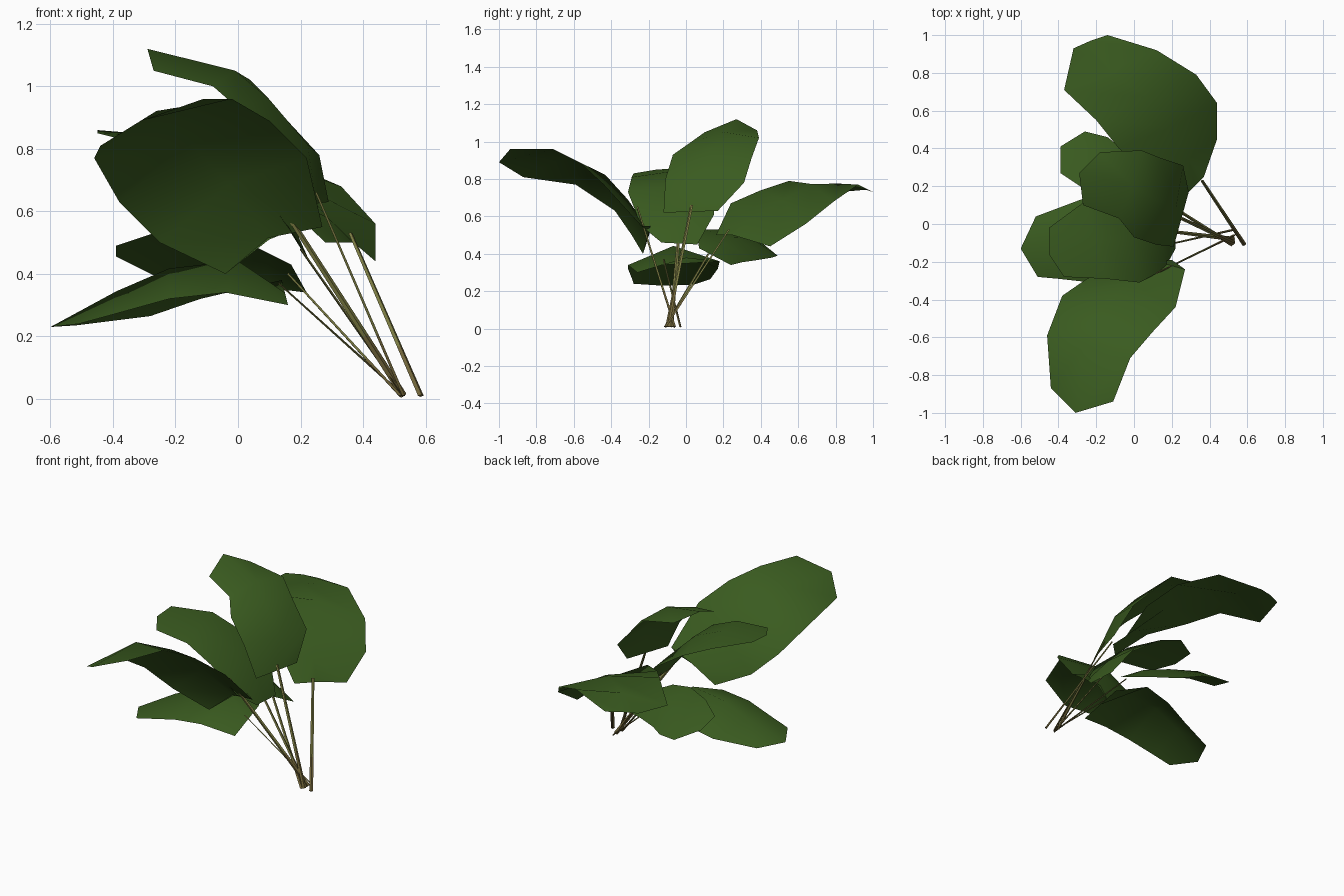
import bpy, bmesh, math
from mathutils import Vector

cube = bpy.data.objects.get("Cube")
if cube:
    bpy.data.objects.remove(cube, do_unlink=True)


def make_material(name, color):
    material = bpy.data.materials.new(name)
    material.use_nodes = True
    material.diffuse_color = color
    shader = next(n for n in material.node_tree.nodes if n.type == 'BSDF_PRINCIPLED')
    shader.inputs["Base Color"].default_value = color
    shader.inputs["Roughness"].default_value = .8
    return material


leaf_green = make_material("leaf green", (.042, .105, .014, 1))
stem_olive = make_material("stem olive", (.19, .19, .052, 1))
stem_brown = make_material("stem brown", (.16, .125, .04, 1))


def add_object(name, bm, materials):
    mesh = bpy.data.meshes.new(name)
    bm.to_mesh(mesh)
    bm.free()
    for material in materials:
        mesh.materials.append(material)
    obj = bpy.data.objects.new(name, mesh)
    bpy.context.collection.objects.link(obj)
    bpy.ops.object.select_all(action='DESELECT')
    obj.select_set(True)
    bpy.context.view_layer.objects.active = obj
    bpy.ops.object.shade_smooth_by_angle(angle=math.radians(45))


def add_leaf(name, edge_a, edge_b, tip, fold):
    """Loft a thin blade between two edge paths (base to tip) over a raised midrib."""
    edge_a = [Vector(p) for p in edge_a]
    edge_b = [Vector(p) for p in edge_b]
    last = len(edge_a) - 1
    flat = [(a + b) / 2 for a, b in zip(edge_a, edge_b)]
    middle = flat[:last] + [Vector(tip)]
    for i in range(1, last):
        along = flat[i + 1] - flat[i - 1]
        normal = along.cross(edge_b[i] - edge_a[i]).normalized()
        if normal.z < 0:
            normal.negate()
        middle[i] += normal * fold * math.sqrt(math.sin(math.pi * i / last))
    bm = bmesh.new()
    rows = [[bm.verts.new(p) for p in row] for row in (edge_a, middle, edge_b)]
    for low, high in zip(rows, rows[1:]):
        for i in range(last):
            bm.faces.new((low[i], low[i + 1], high[i + 1], high[i]))
    bm.normal_update()
    if sum(f.normal.z * f.calc_area() for f in bm.faces) < 0:
        bmesh.ops.reverse_faces(bm, faces=bm.faces[:])
    add_object(name, bm, [leaf_green])


def add_stem(name, start, end, width, height):
    """Tapered flattened stalk with four sides, brown near the ground."""
    start, end = Vector(start), Vector(end)
    axis = end - start
    side = axis.cross(Vector((0, 0, 1))).normalized()
    up = side.cross(axis).normalized()
    corners = (side * width, up * height, -side * width, -up * height)
    bm = bmesh.new()
    rings = []
    for t in (0, .3, 1):
        center = start + axis * t
        rings.append([bm.verts.new(center + c * (1 - t * .3)) for c in corners])
    for k, (low, high) in enumerate(zip(rings, rings[1:])):
        for i in range(4):
            j = (i + 1) % 4
            face = bm.faces.new((low[i], low[j], high[j], high[i]))
            face.material_index = 1 - k
    bm.faces.new(rings[0]).material_index = 1
    bm.faces.new(rings[-1])
    bmesh.ops.recalc_face_normals(bm, faces=bm.faces[:])
    add_object(name, bm, [stem_olive, stem_brown])


# Leaves: two edge paths, tip point, midrib height
add_leaf("back_leaf",
         [(.37, .25, .5), (.44, .45, .44), (.44, .64, .56), (.33, .79, .68), (.12, .92, .77), (-.14, 1, .73)],
         [(.28, .16, .5), (.1, .24, .67), (-.08, .4, .74), (-.2, .55, .79), (-.37, .71, .72), (-.32, .93, .74)],
         (-.23, .97, .74), .04)
add_leaf("front_leaf",
         [(.2, -.19, .55), (.27, -.24, .55), (.22, -.44, .77), (.1, -.57, .89), (-.02, -.71, .96), (-.11, -.94, .96)],
         [(.1, -.2, .51), (-.04, -.23, .4), (-.25, -.29, .5), (-.38, -.38, .63), (-.46, -.59, .77), (-.44, -.87, .81)],
         (-.31, -1, .89), .08)
add_leaf("top_leaf",
         [(.21, -.12, .62), (.12, -.11, .8), (0, -.07, .93), (-.08, .03, 1), (-.27, .1, 1.05)],
         [(.29, .17, .63), (.26, .31, .78), (.14, .35, .91), (.04, .39, 1.02), (-.18, .38, 1.06)],
         (-.29, .27, 1.12), .05)
add_leaf("middle_leaf",
         [(.22, -.13, .46), (.16, -.24, .55), (.03, -.31, .73), (-.15, -.29, .81), (-.37, -.28, .83)],
         [(.22, .06, .45), (.12, .15, .61), (-.08, .15, .74), (-.26, .12, .82), (-.45, -.02, .86)],
         (-.45, -.16, .85), .03)
add_leaf("low_right_leaf",
         [(.16, -.26, .3), (-.04, -.31, .34), (-.22, -.31, .32), (-.4, -.29, .27), (-.51, -.28, .24)],
         [(.14, 0, .38), (.05, .18, .36), (-.12, .17, .32), (-.28, .13, .265), (-.52, .04, .235)],
         (-.6, -.13, .23), .11)
add_leaf("low_back_leaf",
         [(.17, .07, .43), (.05, .06, .49), (-.1, .1, .53), (-.27, .19, .53), (-.39, .27, .49)],
         [(.22, .24, .34), (.1, .3, .355), (-.03, .37, .365), (-.14, .46, .38), (-.26, .49, .39)],
         (-.39, .41, .455), .045)

# Stems gathered near the ground
add_stem("back_stem", (.585, -.11, .01), (.36, .23, .53), .011, .006)
add_stem("front_stem", (.53, -.06, .01), (.12, -.26, .65), .006, .012)
add_stem("top_stem", (.53, -.1, .01), (.25, .03, .66), .012, .005)
add_stem("middle_stem", (.53, -.08, .01), (.2, -.04, .48), .012, .005)
add_stem("low_right_stem", (.53, -.03, .01), (.13, -.12, .37), .006, .004)
add_stem("low_back_stem", (.52, -.11, .01), (.16, .12, .4), .01, .005)
